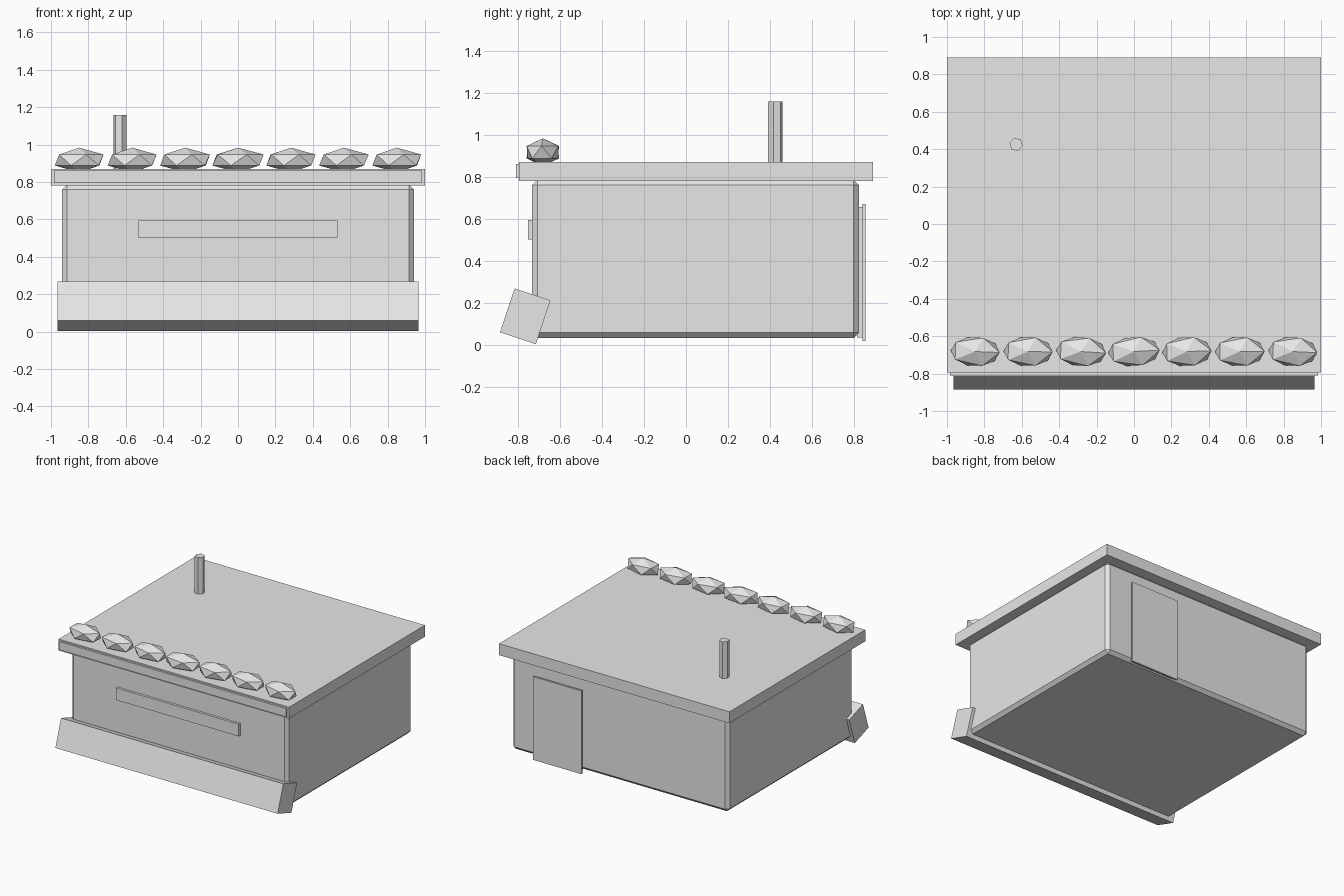
import bpy
import random
from math import radians

random.seed(4)

cube = bpy.data.objects.get("Cube")
if cube:
    bpy.data.objects.remove(cube, do_unlink=True)

GREY = (0.8, 0.8, 0.8, 1.0)
concrete = bpy.data.materials.new("concrete_grey")
concrete.use_nodes = True
concrete.diffuse_color = GREY
concrete.node_tree.nodes["Principled BSDF"].inputs["Base Color"].default_value = GREY


def finish(name):
    obj = bpy.context.object
    obj.name = name
    obj.data.materials.clear()
    obj.data.materials.append(concrete)
    return obj


def box(name, x, y, z, tilt=0):
    """Box from (low, high) spans, optionally tilted about x."""
    spans = (x, y, z)
    bpy.ops.mesh.primitive_cube_add(
        size=1, location=[(a + b) / 2 for a, b in spans], rotation=(radians(tilt), 0, 0))
    obj = finish(name)
    obj.scale = [b - a for a, b in spans]
    bpy.ops.object.transform_apply(location=False, rotation=False, scale=True)
    return obj


# Main chamber with chamfered edges
body = box("bunker_body", (-0.94, 0.94), (-0.733, 0.824), (0.033, 0.785))
bevel = body.modifiers.new("chamfer", "BEVEL")
bevel.width = 0.025
bevel.segments = 1

# Roof slab and its front trim
box("roof_slab", (-1, 1), (-0.795, 0.89), (0.78, 0.87))
box("roof_front_trim", (-0.984, 0.984), (-0.81, -0.79), (0.795, 0.86))

# Firing slit on the front wall
box("firing_slit", (-0.533, 0.533), (-0.752, -0.725), (0.5, 0.595))

# Tilted bank along the foot of the front wall
box("front_bank", (-0.965, 0.965), (-0.856, -0.676), (0.025, 0.245), tilt=-18.4)

# Back door: thin leaf standing off a slightly smaller backing
box("door_backing", (0.325, 0.715), (0.815, 0.84), (0.035, 0.655))
box("door_leaf", (0.31, 0.73), (0.84, 0.856), (0.018, 0.67))

# Vent pipe
bpy.ops.mesh.primitive_cylinder_add(
    vertices=6, radius=0.036, depth=0.295, location=(-0.63, 0.425, 1.01),
    rotation=(0, 0, radians(15)))
finish("vent_pipe")

# Row of faceted sandbags along the front of the roof
for i in range(7):
    bpy.ops.mesh.primitive_ico_sphere_add(
        subdivisions=1, radius=1, location=((i - 3) * 0.283, -0.682, 0.917),
        rotation=(0, 0, radians(random.uniform(-4, 4))))
    bag = finish(f"sandbag_{i + 1}")
    bag.scale = (random.uniform(0.145, 0.156), 0.088, 0.066)
